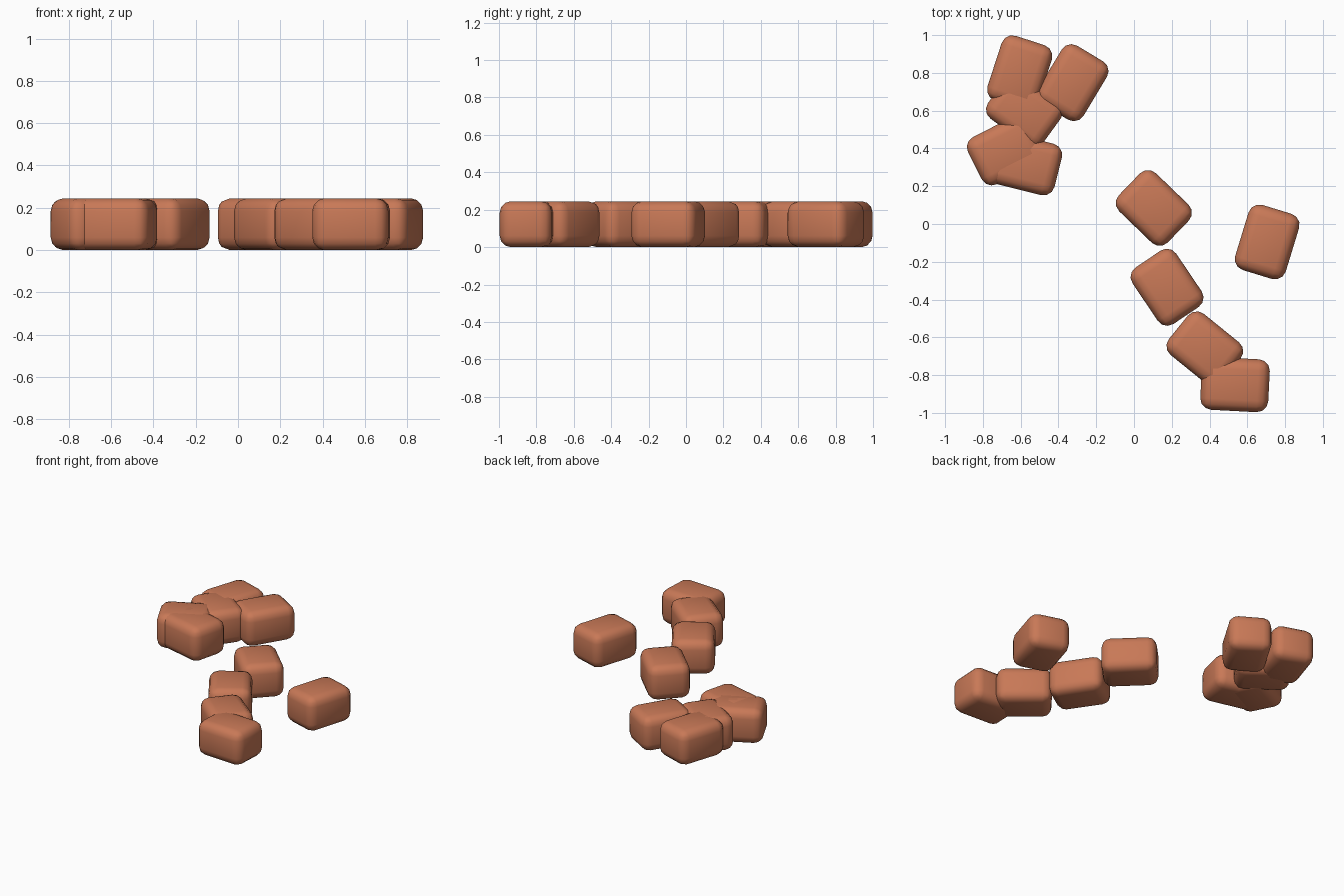
import bpy, math

if "Cube" in bpy.data.objects:
    bpy.data.objects.remove(bpy.data.objects["Cube"])

# one brick-clay colour
clay = bpy.data.materials.new("terracotta")
clay.diffuse_color = (0.58, 0.19, 0.095, 1)
clay.use_nodes = True
clay.node_tree.nodes["Principled BSDF"].inputs["Base Color"].default_value = clay.diffuse_color

LENGTH, WIDTH, HEIGHT, ROUND = 0.36, 0.28, 0.245, 0.06

# scattered bricks: centre x, centre y, turn of the long side in degrees
bricks = [
    (0.535, -0.85, -3), (0.375, -0.66, -39), (0.175, -0.335, -56),
    (0.105, 0.085, -44), (0.705, -0.095, 73), (-0.605, 0.80, 72),
    (-0.58, 0.60, -36), (-0.325, 0.748, 59), (-0.682, 0.39, 27),
    (-0.576, 0.318, -14),
]


def brick(name, x, y, turn):
    """Rounded block resting on the ground."""
    bpy.ops.mesh.primitive_cube_add(size=1, location=(x, y, HEIGHT / 2))
    ob = bpy.context.object
    ob.name = name
    ob.scale = (LENGTH, WIDTH, HEIGHT)
    bpy.ops.object.transform_apply(location=False, rotation=False, scale=True)
    ob.rotation_euler.z = math.radians(turn)
    bevel = ob.modifiers.new("rounded_edges", 'BEVEL')
    bevel.width = ROUND
    bevel.segments = 3
    bpy.ops.object.shade_smooth()
    ob.data.materials.append(clay)


for i, (x, y, turn) in enumerate(bricks, 1):
    brick(f"brick_{i}", x, y, turn)
